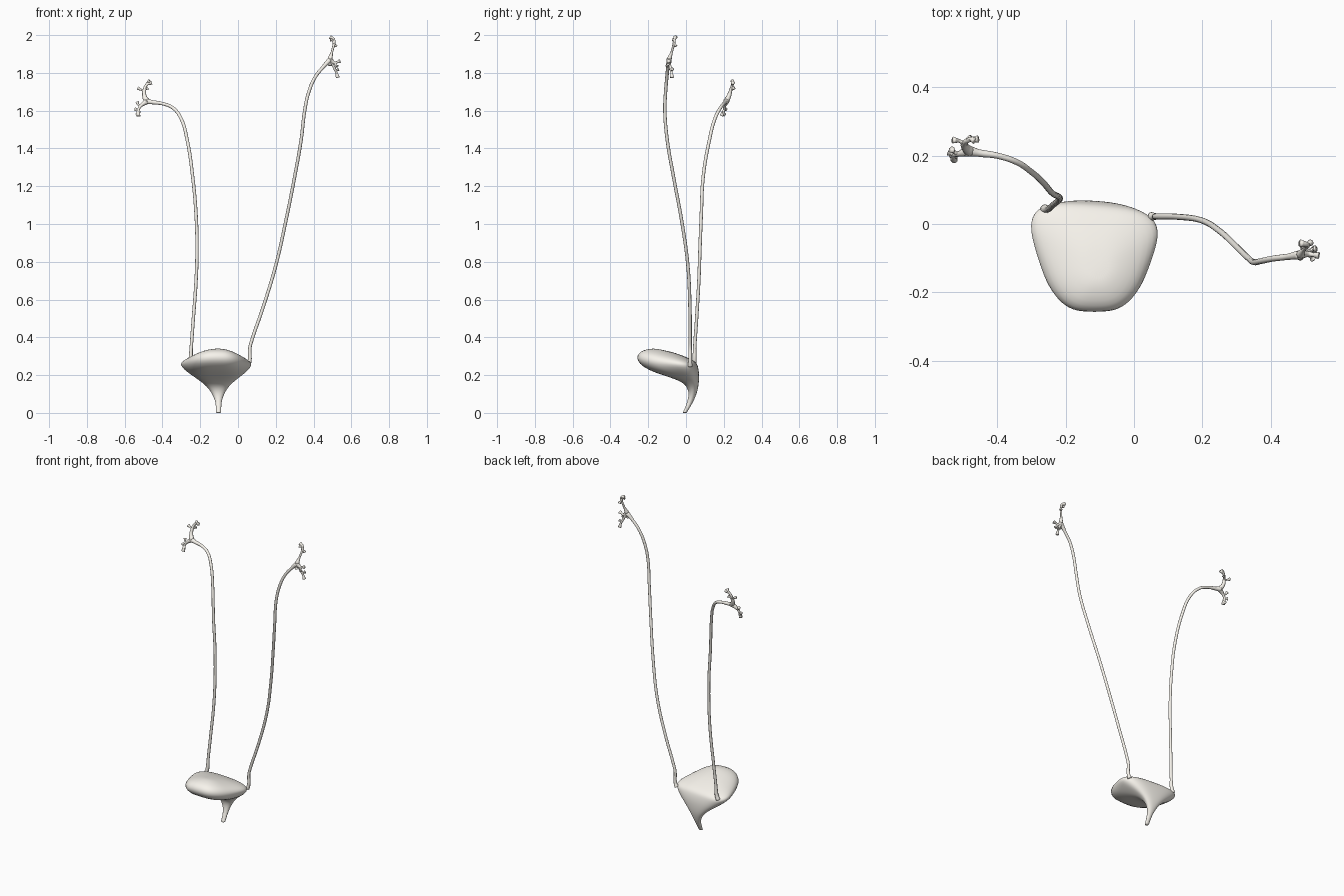
import bpy, bmesh
from math import sin, cos, pi, copysign

# Warm off-white tissue
mat = bpy.data.materials.new("tissue")
mat.diffuse_color = (0.93, 0.90, 0.84, 1)


def finish(name, bm):
    """Make a smooth object with outward normals from a bmesh."""
    bmesh.ops.recalc_face_normals(bm, faces=bm.faces)
    me = bpy.data.meshes.new(name)
    bm.to_mesh(me)
    bm.free()
    for p in me.polygons:
        p.use_smooth = True
    me.materials.append(mat)
    ob = bpy.data.objects.new(name, me)
    bpy.context.collection.objects.link(ob)
    return ob


def tube(name, paths, bevel_res=4, res=5):
    """Smooth tubes through (x, y, z, radius) points, joined as one mesh."""
    cu = bpy.data.curves.new(name + "_path", 'CURVE')
    cu.dimensions = '3D'
    cu.bevel_depth = 1.0
    cu.bevel_resolution = bevel_res
    cu.resolution_u = res
    cu.use_fill_caps = True
    for pts in paths:
        sp = cu.splines.new('BEZIER')
        sp.bezier_points.add(len(pts) - 1)
        for bp, (x, y, z, r) in zip(sp.bezier_points, pts):
            bp.co = (x, y, z)
            bp.radius = r
            bp.handle_left_type = bp.handle_right_type = 'AUTO'
    tmp = bpy.data.objects.new(name + "_path", cu)
    bpy.context.collection.objects.link(tmp)
    bpy.context.view_layer.update()
    bm = bmesh.new()
    bm.from_mesh(tmp.to_mesh())
    bmesh.ops.remove_doubles(bm, verts=bm.verts, dist=1e-5)
    tmp.to_mesh_clear()
    bpy.data.objects.remove(tmp)
    return finish(name, bm)


def path(xyz, r):
    return [(*p, r) for p in xyz]


# Bladder: tilted D-shaped rings (front y, front z, back y, back z, half width, squareness)
rings = [
    (-.017, .000, .004, .000, .012, 0), (-.016, .003, .005, .003, .013, 0),
    (-.004, .030, .018, .024, .014, 0),
    (.007, .060, .034, .052, .016, 0), (.013, .085, .046, .075, .023, .1),
    (.014, .115, .057, .105, .037, .2), (.000, .148, .065, .137, .060, .4),
    (-.042, .174, .068, .172, .098, .6), (-.118, .198, .068, .205, .142, .8),
    (-.200, .226, .064, .232, .175, 1), (-.250, .262, .059, .250, .189, 1.2),
    (-.261, .290, .053, .263, .184, 1.2), (-.253, .315, .040, .276, .158, 1),
    (-.228, .332, .015, .289, .118, .8), (-.190, .340, -.030, .308, .070, .5),
    (-.160, .341, -.080, .324, .030, .2)]
bm = bmesh.new()
N = 32
loops = []
for yf, zf, yb, zb, hw, sq in rings:
    e = 2 / (2 + sq)
    cx = -.103 - .011 * sq
    loop = []
    for i in range(N):
        a = 2 * pi * i / N
        u = copysign(abs(cos(a)) ** e, cos(a))
        v = copysign(abs(sin(a)) ** e, sin(a))
        u *= 1 + sq * (-.08 + .23 * v)
        t = (v + 1) / 2
        skew = -.012 * sq * u * t          # right back corner sits further forward
        loop.append(bm.verts.new((cx + hw * u, yf + (yb - yf) * t + skew, zf + (zb - zf) * t)))
    loops.append(loop)
for a, b in zip(loops, loops[1:]):
    for i in range(N):
        j = (i + 1) % N
        bm.faces.new((a[i], a[j], b[j], b[i]))
bm.faces.new(loops[0][::-1])
bm.faces.new(loops[-1])
sub = finish("bladder", bm).modifiers.new("smooth", 'SUBSURF')
sub.levels = sub.render_levels = 1

# Ureters: widened at the bladder wall and at the top funnel
tube("ureter_left", [
    [(-.262, .044, .255, .013), (-.252, .045, .285, .011)] + path([
        (-.248, .046, .34), (-.238, .055, .48), (-.222, .068, .7), (-.217, .074, .87),
        (-.222, .081, 1.05), (-.240, .091, 1.25), (-.270, .125, 1.45), (-.300, .152, 1.555),
        (-.345, .182, 1.615), (-.400, .200, 1.637)], .0088)
    + [(-.455, .208, 1.645, .011), (-.485, .214, 1.65, .016)]])
tube("ureter_right", [
    [(.052, .022, .248, .013), (.061, .022, .27, .010)] + path([
        (.063, .022, .345), (.075, .022, .39), (.130, .021, .55), (.200, .010, .78),
        (.250, -.020, 1.0), (.300, -.066, 1.25), (.335, -.100, 1.45), (.353, -.112, 1.6),
        (.375, -.108, 1.7), (.410, -.101, 1.78)], .0088)
    + [(.450, -.096, 1.83, .009), (.487, -.090, 1.87, .014)]])


# Kidney cups: stems fork into short twigs that flare out at the end
def twig(start, mid, end):
    return [(*start, .007), (*mid, .005), (*end, .010)]


L = (-.482, .213, 1.65)
lu, lu2 = (-.496, .236, 1.705), (-.484, .246, 1.738)
ll, ll2 = (-.515, .205, 1.625), (-.527, .202, 1.605)
tube("calyces_left", [
    [(*L, .016), (-.495, .226, 1.675, .012), (*lu, .009), (*lu2, .007), (-.457, .249, 1.748, .011)],
    twig(lu, (-.512, .243, 1.710), (-.530, .246, 1.720)),
    twig(lu2, (-.480, .250, 1.748), (-.468, .244, 1.758)),
    twig(lu, (-.488, .248, 1.714), (-.478, .252, 1.720)),
    [(*L, .016), (*ll, .008), (*ll2, .007), (-.527, .188, 1.572, .011)],
    twig(ll, (-.528, .212, 1.632), (-.534, .218, 1.645)),
    twig(ll2, (-.535, .206, 1.607), (-.545, .210, 1.608)),
    twig(ll2, (-.522, .196, 1.59), (-.536, .203, 1.578)),
], 2, 4)

R = (.487, -.090, 1.87)
ru = (.508, -.064, 1.955)
rr, rl = (.512, -.088, 1.853), (.515, -.080, 1.815)
tube("calyces_right", [
    [(*R, .014), (.497, -.076, 1.91, .006), (*ru, .007), (.508, -.060, 1.977, .006),
     (.487, -.056, 1.989, .011)],
    twig(ru, (.514, -.058, 1.950), (.517, -.055, 1.940)),
    twig(ru, (.500, -.064, 1.973), (.488, -.066, 1.975)),
    [(*R, .014), (*rr, .008), (.525, -.090, 1.857, .006), (.541, -.092, 1.862, .011)],
    twig(rr, (.520, -.098, 1.84), (.524, -.102, 1.835)),
    [(*R, .013), (.503, -.085, 1.84, .007), (*rl, .007), (.522, -.076, 1.80, .006),
     (.528, -.074, 1.775, .011)],
    twig(rl, (.524, -.074, 1.815), (.532, -.072, 1.82)),
    twig(R, (.487, -.096, 1.85), (.487, -.098, 1.838)),
], 2, 4)
